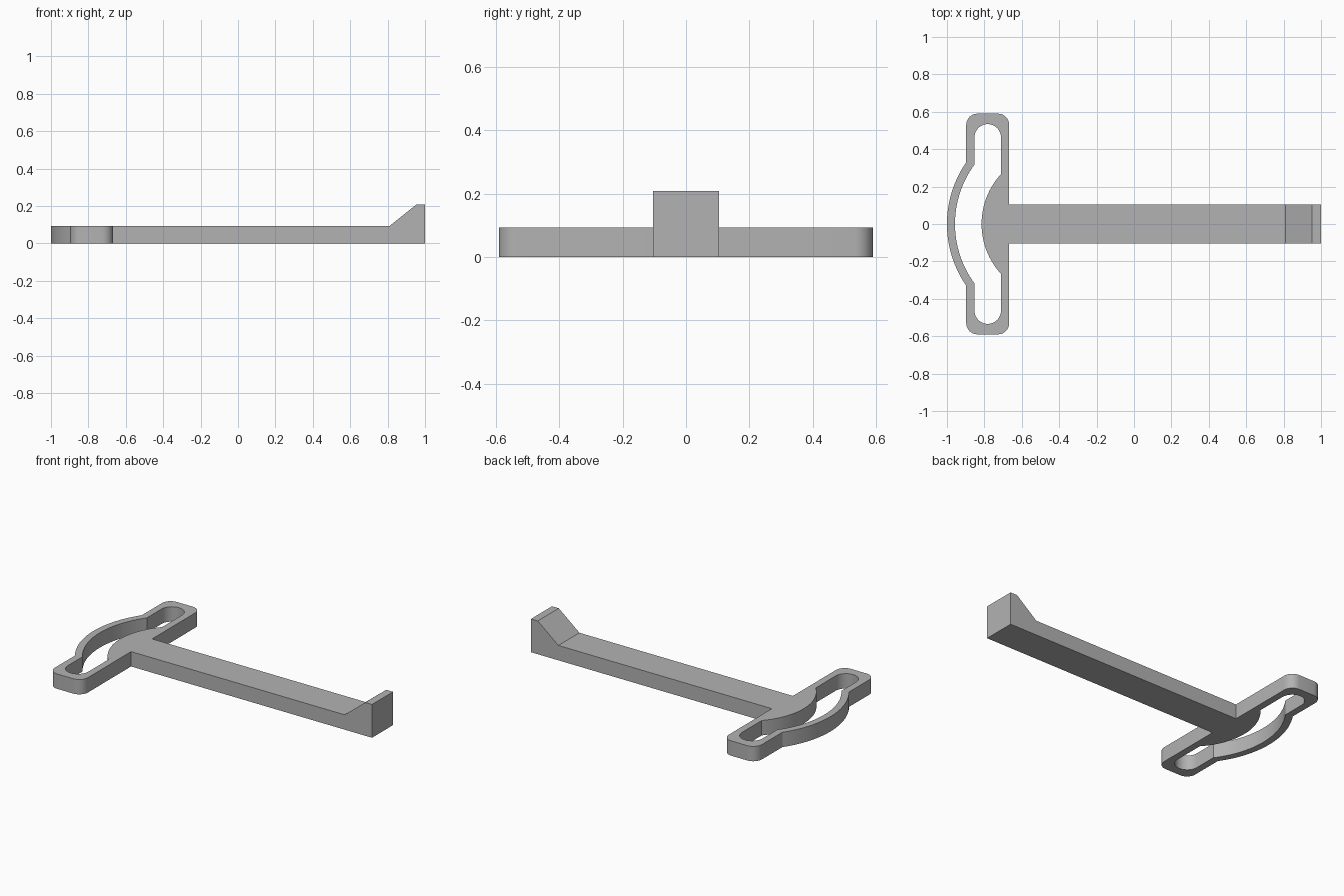
import bpy, bmesh
from math import radians, sin, cos, asin
from mathutils import Vector

cube = bpy.data.objects.get("Cube")
if cube:
    bpy.data.objects.remove(cube, do_unlink=True)

THICK, ARM_HALF = 0.093, 0.104
RAMP_START, RAMP_END, STOP_TOP = 0.81, 0.953, 0.208
ARC_X = -0.42                       # shared centre of all the curved edges
LEFT, RIGHT, END, CORNER = -0.897, -0.667, 0.59, 0.06
SLOT_LEFT, SLOT_RIGHT, SLOT_END = -0.853, -0.711, 0.534


def arc(cx, cy, r, start, stop, steps):
    angles = [radians(start + (stop - start) * i / steps) for i in range(steps + 1)]
    return [(cx + r * cos(a), cy + r * sin(a)) for a in angles]


def bow(radius, x_stop):
    """Curved edge from the centre line out to the given x."""
    span = 90 - asin((ARC_X - x_stop) / radius) * 180 / 3.14159265
    return arc(ARC_X, 0, radius, 180, 180 - span, 16)


def mirrored(half):
    """Close a half outline across the centre line."""
    return half + [(x, -y) for x, y in reversed(half) if y > 0.0001]


def add_loop(bm, points):
    verts = [bm.verts.new((x, y, 0)) for x, y in points]
    return [bm.edges.new((v, verts[i - 1])) for i, v in enumerate(verts)]


# Outer outline: bowed strip, rounded crosspiece end, straight arm
outer = bow(0.58, LEFT)
outer += arc(LEFT + CORNER, END - CORNER, CORNER, 180, 90, 8)
outer += arc(RIGHT - CORNER, END - CORNER, CORNER, 90, 0, 8)
outer += [(RIGHT, ARM_HALF), (1, ARM_HALF)]

# Slot outline: outer bow, round end, inner bow back to the centre line
slot_r = (SLOT_RIGHT - SLOT_LEFT) / 2
slot = bow(0.537, SLOT_LEFT)
slot += arc(SLOT_LEFT + slot_r, SLOT_END - slot_r, slot_r, 180, 0, 20)
slot += reversed(bow(0.395, SLOT_RIGHT))
slot_lower = [(x, -y) for x, y in reversed(slot) if y > 0.0001]

# Fill the plate and give it thickness
bm = bmesh.new()
edges = add_loop(bm, mirrored(outer)) + add_loop(bm, slot + slot_lower)
bmesh.ops.triangle_fill(bm, edges=edges, use_beauty=True, normal=Vector((0, 0, 1)))
plate = bmesh.ops.extrude_face_region(bm, geom=bm.faces[:])
for v in plate["geom"]:
    if isinstance(v, bmesh.types.BMVert):
        v.co.z = THICK

# Cut across the arm and raise its end into a ramped stop
for x in (RAMP_START, RAMP_END):
    bmesh.ops.bisect_plane(bm, geom=bm.verts[:] + bm.edges[:] + bm.faces[:],
                           plane_co=(x, 0, 0), plane_no=(1, 0, 0))
for v in bm.verts:
    if v.co.x > RAMP_END - 0.01 and v.co.z > THICK / 2:
        v.co.z = STOP_TOP
bmesh.ops.recalc_face_normals(bm, faces=bm.faces[:])

mesh = bpy.data.meshes.new("slotted_arm")
bm.to_mesh(mesh)
bm.free()
arm = bpy.data.objects.new("slotted_arm", mesh)
bpy.context.collection.objects.link(arm)

# Plain grey material
grey = bpy.data.materials.new("plain_grey")
grey.use_nodes = True
colour = (0.45, 0.45, 0.45, 1)
grey.diffuse_color = colour
grey.node_tree.nodes["Principled BSDF"].inputs["Base Color"].default_value = colour
mesh.materials.append(grey)

# Smooth curves with crisp corners
bpy.ops.object.select_all(action="DESELECT")
arm.select_set(True)
bpy.context.view_layer.objects.active = arm
bpy.ops.object.shade_smooth_by_angle(angle=radians(25))
